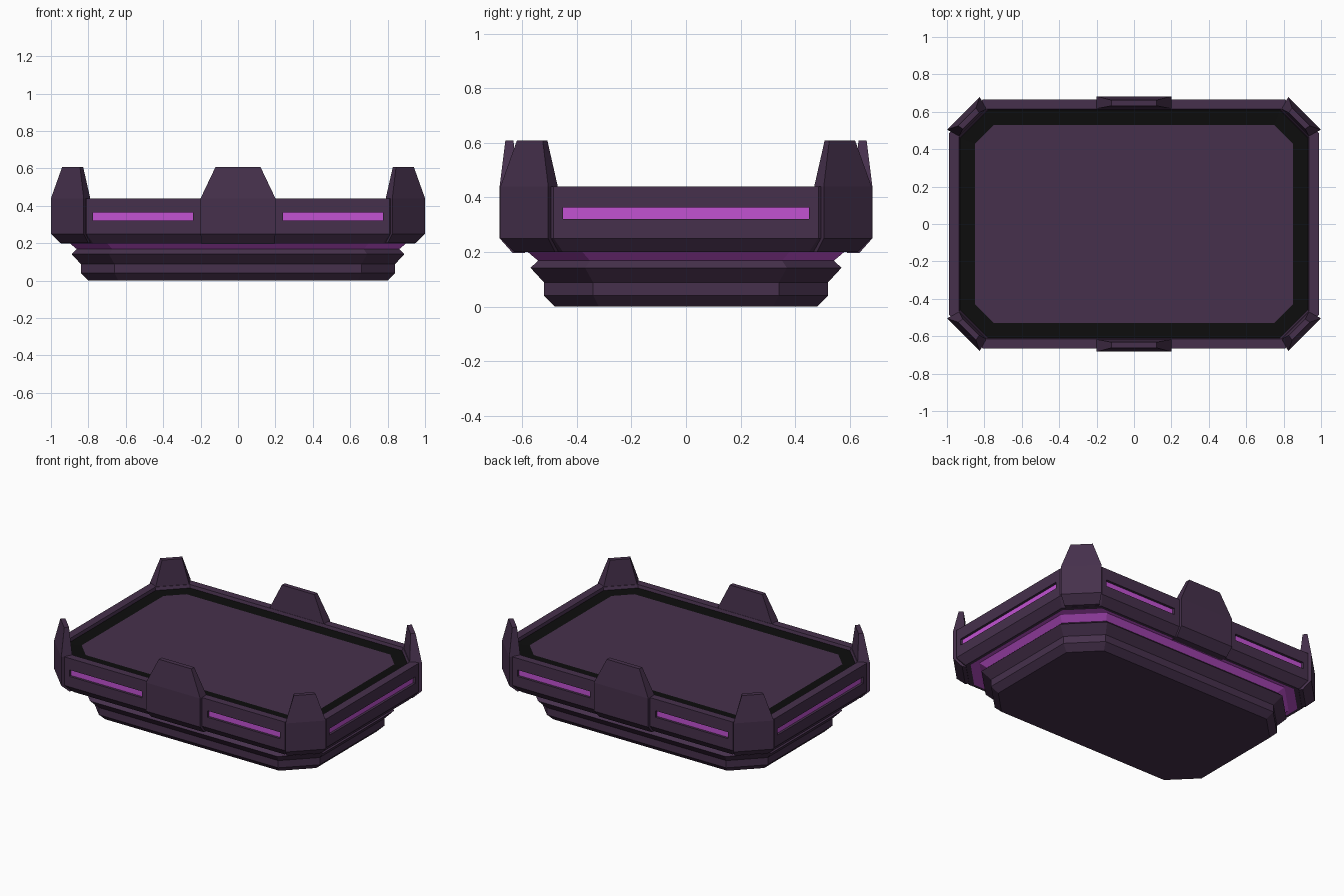
import bpy, bmesh

if "Cube" in bpy.data.objects:
    bpy.data.objects.remove(bpy.data.objects["Cube"])


def material(name, rgb):
    m = bpy.data.materials.new(name)
    m.diffuse_color = (*rgb, 1)
    m.use_nodes = True
    m.node_tree.nodes["Principled BSDF"].inputs["Base Color"].default_value = m.diffuse_color
    return m


PLUM = material("dark plum", (0.061, 0.030, 0.072))
GLOW = material("bright purple", (0.54, 0.085, 0.65))
BLACK = material("black", (0.004, 0.004, 0.004))


def loft(name, rings, mats, bands=None):
    """Skin a stack of closed rings; bands gives a material index per band."""
    bm = bmesh.new()
    loops = [[bm.verts.new(p) for p in r] for r in rings]
    n = len(loops[0])
    for k, (a, b) in enumerate(zip(loops, loops[1:])):
        for i in range(n):
            j = (i + 1) % n
            f = bm.faces.new((a[i], a[j], b[j], b[i]))
            f.material_index = bands[k] if bands else 0
    bm.faces.new(loops[0][::-1])
    bm.faces.new(loops[-1])
    bmesh.ops.recalc_face_normals(bm, faces=bm.faces)
    me = bpy.data.meshes.new(name)
    bm.to_mesh(me)
    bm.free()
    for m in mats:
        me.materials.append(m)
    ob = bpy.data.objects.new(name, me)
    bpy.context.collection.objects.link(ob)
    return ob


def octagon(x, y, c, z):
    return [(x - c, -y, z), (x, -y + c, z), (x, y - c, z), (x - c, y, z),
            (-x + c, y, z), (-x, y - c, z), (-x, -y + c, z), (-x + c, -y, z)]


def box(name, x0, x1, y0, y1, z0, z1, mat):
    return loft(name, [[(x0, y0, z), (x1, y0, z), (x1, y1, z), (x0, y1, z)]
                       for z in (z0, z1)], [mat])


# Stepped base with glowing neck under the tray
base = [(0.80, 0.0, 0.16), (0.84, 0.04, 0.18), (0.84, 0.088, 0.18),
        (0.89, 0.142, 0.20), (0.862, 0.168, 0.19), (0.90, 0.20, 0.20)]
loft("stepped_base", [octagon(x, x - 0.32, c, z) for x, z, c in base],
     [PLUM, GLOW], [0, 0, 0, 0, 1])

# Tray: glowing underside, bevelled wall, rim, black border, floor panel
tray_rings = [octagon(0.86, 0.54, 0.18, 0.199), octagon(0.925, 0.60, 0.17, 0.199),
              octagon(0.945, 0.62, 0.17, 0.199), octagon(0.99, 0.665, 0.18, 0.25),
              octagon(0.99, 0.665, 0.18, 0.44), octagon(0.935, 0.615, 0.15, 0.44),
              octagon(0.93, 0.61, 0.15, 0.42), octagon(0.85, 0.53, 0.10, 0.417)]
tray = loft("tray", tray_rings, [PLUM, GLOW, BLACK], [1, 0, 0, 0, 0, 0, 2])

# Recessed light strips in the four walls
D, T = 0.02, 0.004


def strip(name, along_x, s, a0, a1):
    z0, z1 = 0.32, 0.363
    wall = 0.665 if along_x else 0.99
    for part, d0, d1, m in (("cutter", wall - D, wall + 0.05, PLUM),
                            (name, wall - D - T, wall - D + T, GLOW)):
        lo, hi = sorted((s * d0, s * d1))
        ext = (a0, a1, lo, hi) if along_x else (lo, hi, a0, a1)
        ob = box(part, *ext, z0, z1, m)
        if part == "cutter":
            mod = tray.modifiers.new("slot", 'BOOLEAN')
            mod.operation, mod.object, mod.solver = 'DIFFERENCE', ob, 'EXACT'
            bpy.context.view_layer.objects.active = tray
            bpy.ops.object.modifier_apply(modifier=mod.name)
            bpy.data.objects.remove(ob)


for s in (-1, 1):
    strip("side_light_strip", False, s, -0.45, 0.45)
    for a0, a1 in ((-0.775, -0.24), (0.24, 0.775)):
        strip("long_light_strip", True, s, a0, a1)

# Corner posts: two outer and two inner plan points per level
post = [(0.20, (0.95, 0.48), (0.80, 0.63), (0.77, 0.58), (0.90, 0.45)),
        (0.25, (1.00, 0.505), (0.825, 0.68), (0.79, 0.615), (0.935, 0.47)),
        (0.44, (1.00, 0.505), (0.825, 0.68), (0.79, 0.615), (0.935, 0.47)),
        (0.608, (0.94, 0.525), (0.845, 0.62), (0.828, 0.595), (0.915, 0.508))]
for sx in (-1, 1):
    for sy in (-1, 1):
        loft("corner_post", [[(sx * x, sy * y, z) for x, y in pts]
                             for z, *pts in post], [PLUM])

# Middle tabs on the front and back walls: z, half width, inner y, outer y
tab = [(0.196, 0.195, 0.59, 0.635), (0.25, 0.20, 0.60, 0.683),
       (0.44, 0.20, 0.617, 0.683), (0.608, 0.12, 0.632, 0.662)]
for s in (-1, 1):
    loft("middle_tab", [[(-w, s * a, z), (w, s * a, z), (w, s * b, z), (-w, s * b, z)]
                        for z, w, a, b in tab], [PLUM])
